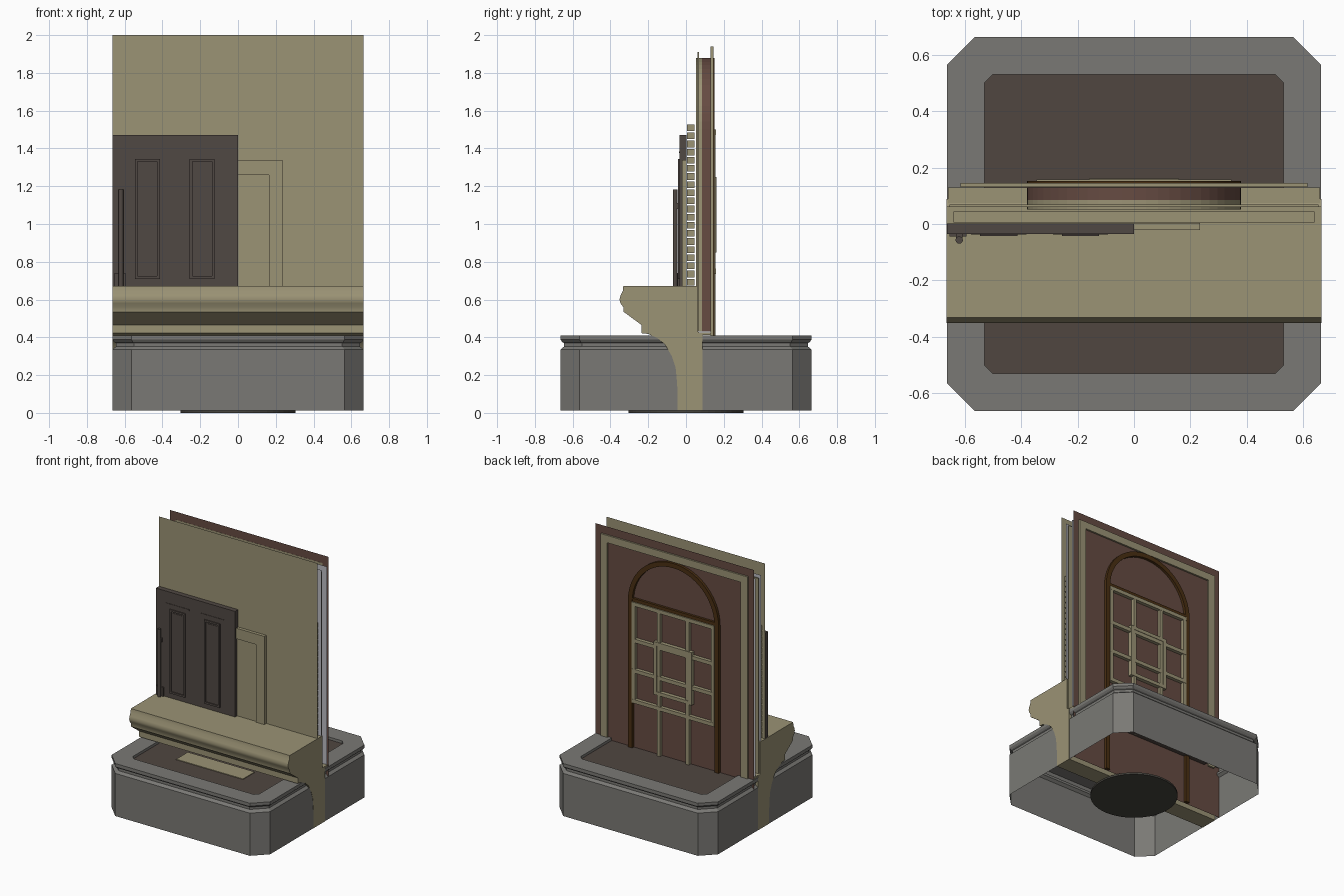
import bpy, bmesh, math

if "Cube" in bpy.data.objects:
    bpy.data.objects.remove(bpy.data.objects["Cube"])

def lin(c):
    return tuple(((v / 255 + 0.055) / 1.055) ** 2.4 for v in c) + (1,)

def material(name, rgb):
    m = bpy.data.materials.new(name)
    m.diffuse_color = lin(rgb)
    m.use_nodes = True
    m.node_tree.nodes["Principled BSDF"].inputs["Base Color"].default_value = m.diffuse_color
    return m

CREAM = material("cream_plaster", (155, 147, 117))
STONE = material("grey_stone", (122, 121, 117))
FLOOR = material("floor_brown", (80, 70, 64))
DOOR = material("dark_timber", (80, 72, 67))
RED = material("red_brown_wall", (102, 75, 66))
ARCH = material("arch_brown", (74, 47, 18))
PALE = material("pale_grey", (188, 188, 194))
DISC = material("disc_dark", (70, 68, 62))

def make(name, bm, *mats):
    bmesh.ops.recalc_face_normals(bm, faces=bm.faces)
    me = bpy.data.meshes.new(name)
    bm.to_mesh(me)
    bm.free()
    ob = bpy.data.objects.new(name, me)
    bpy.context.collection.objects.link(ob)
    for m in mats:
        me.materials.append(m)
    return ob

def add_box(bm, x0, x1, y0, y1, z0, z1):
    v = bmesh.ops.create_cube(bm, size=1)["verts"]
    for p in v:
        p.co = ((x0 + x1) / 2 + p.co.x * (x1 - x0),
                (y0 + y1) / 2 + p.co.y * (y1 - y0),
                (z0 + z1) / 2 + p.co.z * (z1 - z0))

def boxes(name, mat, *dims):
    bm = bmesh.new()
    for d in dims:
        add_box(bm, *d)
    return make(name, bm, mat)

def sheet(name, mat, y, z0, z1, hw=0.664):
    bm = bmesh.new()
    bm.faces.new([bm.verts.new(p) for p in
                  ((-hw, y, z0), (hw, y, z0), (hw, y, z1), (-hw, y, z1))])
    return make(name, bm, mat)

def prism(name, mat, a, b):
    """Closed solid between two matching outlines."""
    bm = bmesh.new()
    va = [bm.verts.new(p) for p in a]
    vb = [bm.verts.new(p) for p in b]
    bm.faces.new(va)
    bm.faces.new(vb)
    for i in range(len(va)):
        j = (i + 1) % len(va)
        bm.faces.new((va[i], va[j], vb[j], vb[i]))
    return make(name, bm, mat)

def arch(name, mat, r_out, r_in, y0, y1, z0, spring=1.5, n=28):
    def side(r):
        arc = [(r * math.cos(math.pi * i / n), spring + r * math.sin(math.pi * i / n))
               for i in range(n + 1)]
        return [(r, z0)] + arc + [(-r, z0)]
    o = side(r_out) + side(r_in)[::-1]
    return prism(name, mat, [(x, y0, z) for x, z in o], [(x, y1, z) for x, z in o])

def frame_bars(x0, x1, z0, z1, w, y0, y1):
    return [(x0, x0 + w, y0, y1, z0, z1), (x1 - w, x1, y0, y1, z0, z1),
            (x0 + w, x1 - w, y0, y1, z1 - w, z1), (x0 + w, x1 - w, y0, y1, z0, z0 + w)]

def smooth(ob, deg=30):
    bpy.ops.object.select_all(action='DESELECT')
    ob.select_set(True)
    bpy.context.view_layer.objects.active = ob
    bpy.ops.object.shade_smooth_by_angle(angle=math.radians(deg))

# Plinth: chamfered square shell, open below, with moulding and sunken floor
bm = bmesh.new()
rings = [(0.664, 0.1, 0.012), (0.664, 0.1, 0.335), (0.645, 0.095, 0.352), (0.645, 0.095, 0.37),
         (0.655, 0.098, 0.375), (0.664, 0.1, 0.388), (0.664, 0.1, 0.41),
         (0.53, 0.028, 0.41), (0.53, 0.028, 0.39)]
prev = None
for h, c, z in rings:
    k = h - c
    cur = [bm.verts.new((x, y, z)) for x, y in
           ((h, -k), (h, k), (k, h), (-k, h), (-h, k), (-h, -k), (-k, -h), (k, -h))]
    if prev:
        for i in range(8):
            j = (i + 1) % 8
            bm.faces.new((prev[i], prev[j], cur[j], cur[i]))
    prev = cur
floor = bm.faces.new(prev)
floor.material_index = 1
make("plinth", bm, STONE, FLOOR)

# Turntable disc underneath
bm = bmesh.new()
bmesh.ops.create_cone(bm, cap_ends=True, segments=48, radius1=0.305, radius2=0.305, depth=0.014)
bmesh.ops.translate(bm, verts=bm.verts, vec=(0, 0, 0.007))
make("base_disc", bm, DISC)

# Cornice section running through the plinth
prof = [(-0.332, 0.672), (-0.335, 0.645), (-0.347, 0.622), (-0.352, 0.6), (-0.347, 0.58),
        (-0.332, 0.56), (-0.33, 0.535), (-0.235, 0.465), (-0.235, 0.422), (-0.2, 0.418),
        (-0.15, 0.395), (-0.11, 0.36), (-0.075, 0.3), (-0.055, 0.24), (-0.05, 0.19),
        (-0.045, 0.12), (-0.045, 0.012), (0.088, 0.012), (0.088, 0.42), (0.062, 0.43), (0.062, 0.672)]
smooth(prism("cornice", CREAM, [(-0.6655, y, z) for y, z in prof],
             [(0.6655, y, z) for y, z in prof]), 35)
boxes("floor_strip", CREAM, (-0.28, 0.28, -0.34, -0.2, 0.389, 0.395))
boxes("wall_sill", CREAM, (-0.66, 0.66, 0.06, 0.129, 0.412, 0.425))

# Layered wall: front sheet, inner linings, back sheet
sheet("front_wall", CREAM, 0.003, 0.67, 2.0)
sheet("inner_lining_front", PALE, 0.05, 0.43, 1.93)
sheet("inner_lining_back", PALE, 0.118, 0.43, 1.93)
sheet("back_wall", RED, 0.132, 0.014, 2.0)
boxes("wall_core", CREAM, (-0.655, 0.655, 0.061, 0.069, 0.43, 1.91))
boxes("laths", CREAM, *[(-0.64, 0.64, 0.006, 0.045, 0.675 + i * 0.043, 0.71 + i * 0.043)
                        for i in range(20)])
arch("arch_reveal_front", CREAM, 0.38, 0.34, 0.052, 0.085, 0.43)
arch("arch_reveal_back", RED, 0.38, 0.34, 0.085, 0.13, 0.43)

# Front shutter with two moulded panels
boxes("shutter", DOOR, (-0.664, 0, -0.035, 0.002, 0.672, 1.472))
parts = []
for cx in (-0.48, -0.19):
    parts += frame_bars(cx - 0.066, cx + 0.066, 0.71, 1.345, 0.014, -0.043, -0.034)
    parts.append((cx - 0.04, cx + 0.04, -0.038, -0.034, 0.735, 1.32))
    parts.append((cx - 0.098, cx + 0.098, -0.038, -0.034, 1.376, 1.384))
boxes("shutter_panels", DOOR, *parts)

# Rod with its bracket at the left edge
bm = bmesh.new()
bmesh.ops.create_cone(bm, cap_ends=True, segments=16, radius1=0.013, radius2=0.013, depth=0.51)
bmesh.ops.translate(bm, verts=bm.verts, vec=(-0.62, -0.057, 0.927))
smooth(make("rod", bm, DOOR), 40)
boxes("rod_bracket", DOOR, (-0.655, -0.595, -0.045, -0.034, 0.672, 0.74),
      (-0.632, -0.608, -0.05, -0.034, 1.08, 1.11))

# Cream architrave beside the shutter
boxes("architrave", CREAM, (0.165, 0.235, -0.021, 0.003, 0.672, 1.34),
      (0, 0.165, -0.021, 0.003, 1.26, 1.34))
boxes("architrave_panel", CREAM, (0, 0.165, -0.01, 0.003, 0.672, 1.26))

# Back border frame
boxes("back_border", CREAM, (-0.615, -0.56, 0.131, 0.145, 0.39, 1.94),
      (0.56, 0.615, 0.131, 0.145, 0.39, 1.94), (-0.56, 0.56, 0.131, 0.145, 1.885, 1.94))

# Arched door surround on the back
smooth(arch("arch_frame", ARCH, 0.38, 0.345, 0.131, 0.152, 0.02), 30)
boxes("transom", ARCH, (-0.345, 0.345, 0.131, 0.15, 1.5, 1.525))

# Glazing bars and central square
bars = [(x - 0.013, x + 0.013, 0.131, 0.157, 0.39, 1.5) for x in (-0.12, 0.12)]
bars += [(x - 0.013, x + 0.013, 0.131, 0.157, 0.74, 1.5) for x in (-0.332, 0.332)]
bars += [(-0.345, 0.345, 0.131, 0.158, z - 0.014, z + 0.014) for z in (1.486, 1.21, 0.98, 0.75)]
boxes("glazing_bars", CREAM, *bars)
boxes("centre_square", CREAM, *frame_bars(-0.16, 0.16, 0.85, 1.25, 0.026, 0.131, 0.161))
